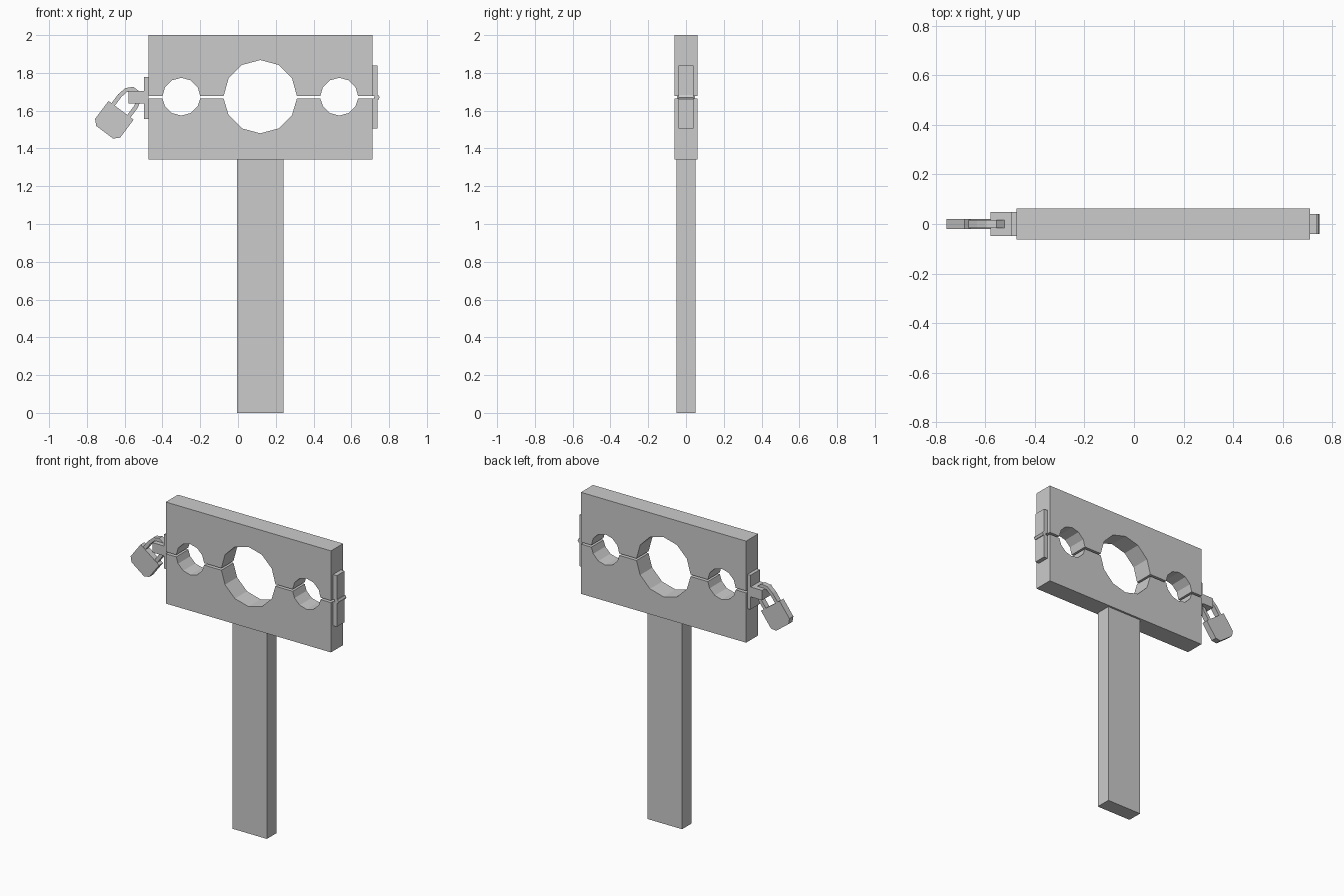
import bpy, bmesh, math

if "Cube" in bpy.data.objects:
    bpy.data.objects.remove(bpy.data.objects["Cube"])

CX = 0.118   # centre line of post and boards
SPLIT = 1.674  # height of the hole centres


def prism(name, pts, y0, y1):
    """Extrude an (x, z) outline from y0 to y1."""
    bm = bmesh.new()
    face = bm.faces.new([bm.verts.new((x, y0, z)) for x, z in pts])
    ext = bmesh.ops.extrude_face_region(bm, geom=[face])
    for v in ext["geom"]:
        if isinstance(v, bmesh.types.BMVert):
            v.co.y = y1
    bmesh.ops.recalc_face_normals(bm, faces=bm.faces)
    me = bpy.data.meshes.new(name)
    bm.to_mesh(me)
    bm.free()
    ob = bpy.data.objects.new(name, me)
    bpy.context.collection.objects.link(ob)
    return ob


def box(name, x0, x1, hy, z0, z1):
    return prism(name, [(x0, z0), (x1, z0), (x1, z1), (x0, z1)], -hy, hy)


def board(name, side, edge, far):
    """Half board with three half-dodecagon notches along its inner edge."""
    pts = [(-0.475, far), (-0.475, edge)]
    for hx, r in ((CX - 0.418, 0.1), (CX, 0.194), (CX + 0.418, 0.1)):
        for i in range(7):
            a = math.pi * (1 - i / 6)
            z = SPLIT + side * r * math.sin(a)
            z = max(z, edge) if side > 0 else min(z, edge)
            pts.append((hx + r * math.cos(a), z))
    pts += [(0.711, edge), (0.711, far)]
    return prism(name, pts, -0.062, 0.062)


# Post and boards
box("post", CX - 0.124, CX + 0.124, 0.049, 0, 1.341)
board("upper_board", 1, 1.677, 2.0)
board("lower_board", -1, 1.664, 1.341)

# Hinge on the right end
box("hinge_upper_leaf", 0.711, 0.738, 0.04, 1.677, 1.838)
box("hinge_lower_leaf", 0.711, 0.738, 0.04, 1.506, 1.664)
pin = [(0.735 + 0.015 * math.cos(i * math.pi / 3), 1.67 + 0.015 * math.sin(i * math.pi / 3))
       for i in range(6)]
prism("hinge_pin", pin, -0.04, 0.04)

# Hasp on the left end
box("hasp_upper_plate", -0.497, -0.475, 0.048, 1.677, 1.779)
box("hasp_lower_plate", -0.497, -0.475, 0.048, 1.557, 1.664)
box("hasp_tab", -0.58, -0.475, 0.048, 1.639, 1.703)


# Padlock, drawn upright and tilted into place
def tilt(pts):
    return [(-0.619 + 0.8 * u + 0.6 * v, 1.602 - 0.6 * u + 0.8 * v) for u, v in pts]


def mirrored(half):
    return half + [(-u, v) for u, v in reversed(half)]


prism("padlock_body", tilt(mirrored([(-0.083, 0), (-0.083, -0.119), (-0.056, -0.145)])),
      -0.02, 0.02)
outer = mirrored([(-0.063, -0.01), (-0.063, 0.06), (-0.052, 0.108), (-0.023, 0.138)])
inner = mirrored([(-0.041, -0.01), (-0.041, 0.057), (-0.034, 0.095), (-0.015, 0.116)])
prism("padlock_shackle", tilt(outer + inner[::-1]), -0.017, 0.017)
